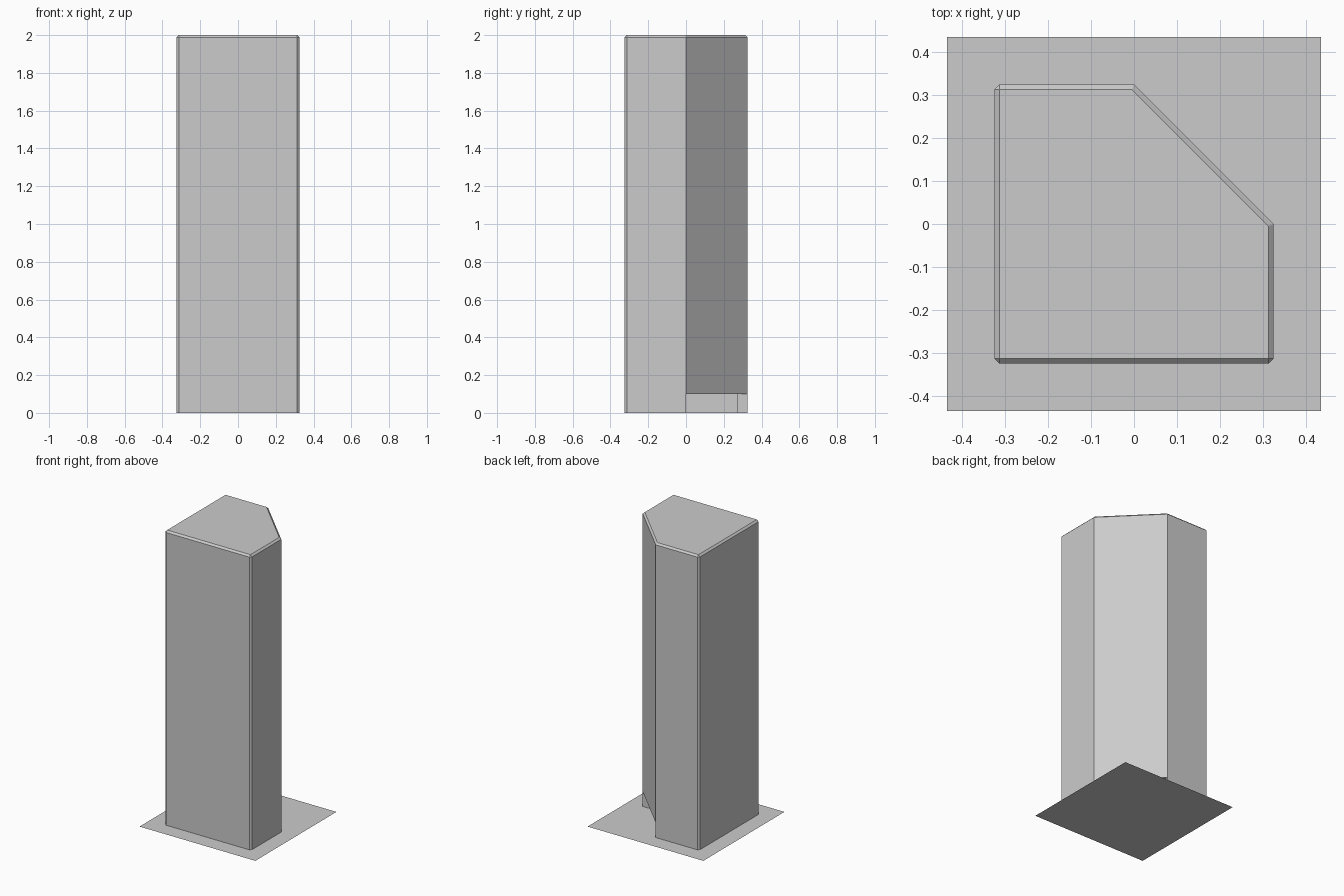
import bpy, bmesh

if "Cube" in bpy.data.objects:
    bpy.data.objects.remove(bpy.data.objects["Cube"])

HALF, BASE, HEIGHT = 0.325, 0.435, 2.0
BEVEL, KICK, WALL = 0.012, 0.10, 0.055


def prism(name, outline, z0, z1, bevel=0.0):
    """Extrude an outline; optionally bevel the top rim and its square corners."""
    bm = bmesh.new()
    face = bm.faces.new([bm.verts.new((x, y, z0)) for x, y in outline])
    if z1 > z0:
        ext = bmesh.ops.extrude_face_region(bm, geom=[face])
        moved = [g for g in ext["geom"] if isinstance(g, bmesh.types.BMVert)]
        bmesh.ops.translate(bm, verts=moved, vec=(0, 0, z1 - z0))
        bmesh.ops.recalc_face_normals(bm, faces=bm.faces[:])
    if bevel:
        edges = []
        for e in bm.edges:
            a, b = e.verts
            top = a.co.z > z1 - 1e-4 and b.co.z > z1 - 1e-4
            square_corner = (abs(a.co.z - b.co.z) > 0.1
                             and min(abs(a.co.x), abs(a.co.y)) > 0.1)
            if top or square_corner:
                edges.append(e)
        bmesh.ops.bevel(bm, geom=edges, offset=bevel, offset_type='OFFSET',
                        segments=1, profile=0.5, affect='EDGES')
    mesh = bpy.data.meshes.new(name)
    bm.to_mesh(mesh)
    bm.free()
    ob = bpy.data.objects.new(name, mesh)
    bpy.context.collection.objects.link(ob)
    return ob


# Thin square base sheet
prism("base_sheet", [(-BASE, -BASE), (BASE, -BASE), (BASE, BASE), (-BASE, BASE)], 0, 0)

# Tall body with one diagonal back corner
h = HALF
body = prism("body", [(-h, -h), (h, -h), (h, 0), (0, h), (-h, h)], 0, HEIGHT, BEVEL)

# Hollow under the body, open below the diagonal face
i, o = HALF - WALL, HALF + 0.1
cutter = prism("toe_recess_cutter",
               [(-i, -i), (i, -i), (i, 0), (o, 0), (o, o), (0, o), (0, i), (-i, i)],
               -0.1, KICK)
cutter.hide_render = True
cutter.hide_viewport = False
cutter.display_type = 'WIRE'

cut = body.modifiers.new("toe_recess", 'BOOLEAN')
cut.operation = 'DIFFERENCE'
cut.solver = 'EXACT'
cut.object = cutter
